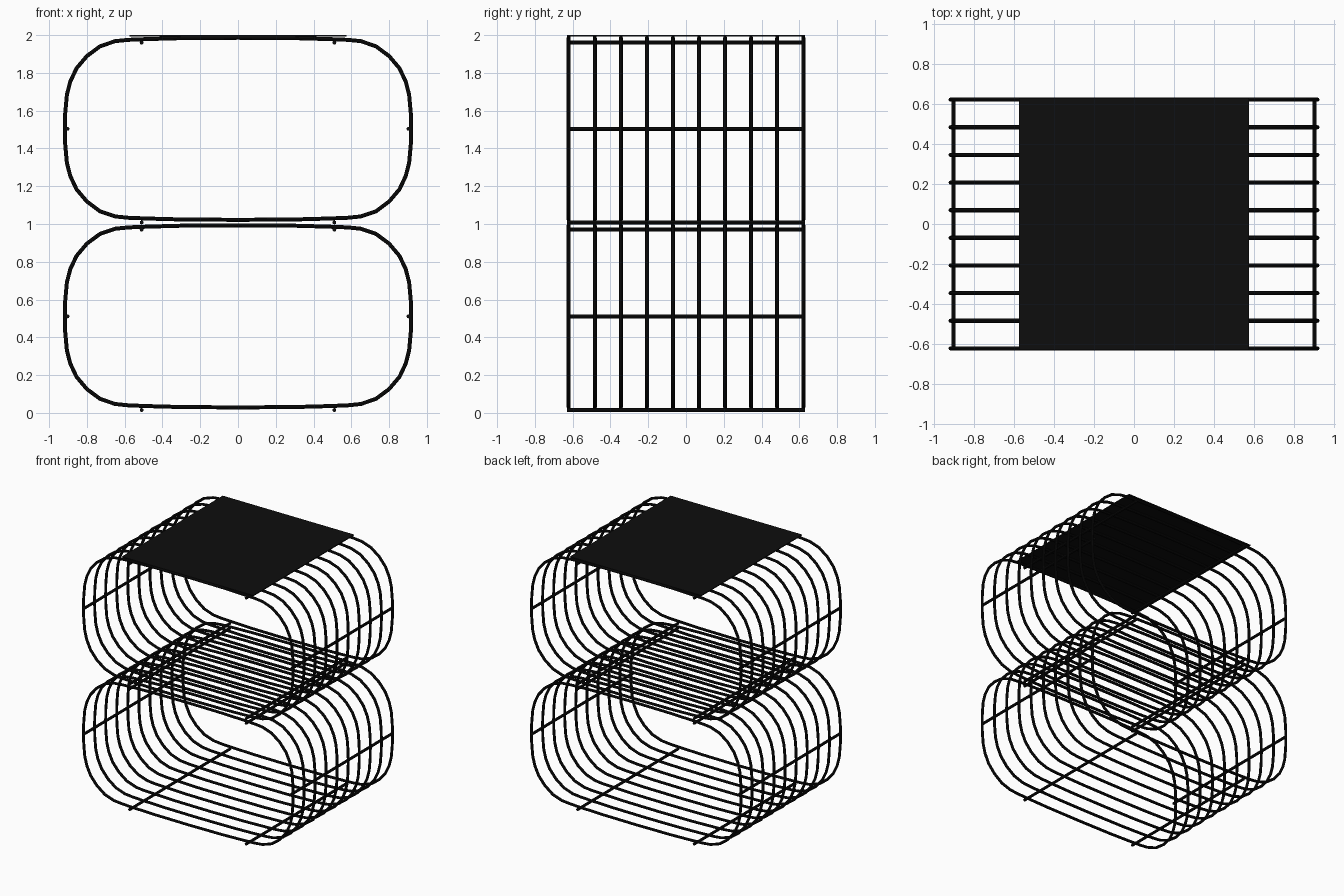
import bpy

if "Cube" in bpy.data.objects:
    bpy.data.objects.remove(bpy.data.objects["Cube"])

black = bpy.data.materials.new("black_metal")
black.diffuse_color = (0.004, 0.004, 0.004, 1)
black.use_nodes = True
black.node_tree.nodes["Principled BSDF"].inputs["Base Color"].default_value = black.diffuse_color


def tubes(name, paths, radius, cyclic):
    """Round wires along a list of point paths, turned into one mesh."""
    cu = bpy.data.curves.new(name, 'CURVE')
    cu.dimensions = '3D'
    cu.bevel_depth = radius
    cu.bevel_resolution = 2
    cu.use_fill_caps = not cyclic
    for pts in paths:
        sp = cu.splines.new('POLY')
        sp.points.add(len(pts) - 1)
        for p, co in zip(sp.points, pts):
            p.co = (*co, 1)
        sp.use_cyclic_u = cyclic
    cu.materials.append(black)
    ob = bpy.data.objects.new(name, cu)
    bpy.context.collection.objects.link(ob)
    bpy.ops.object.select_all(action='DESELECT')
    ob.select_set(True)
    bpy.context.view_layer.objects.active = ob
    bpy.ops.object.convert(target='MESH')
    bpy.ops.object.shade_smooth_by_angle()
    return ob


# quarter outline of a wire loop, from side middle to top middle
quarter = [(0.916, 0), (0.915, 0.08), (0.906, 0.18), (0.888, 0.25),
           (0.855, 0.32), (0.80, 0.385), (0.73, 0.437), (0.65, 0.464),
           (0.58, 0.471), (0.48, 0.475), (0.3, 0.480), (0, 0.482)]
half = quarter + [(-x, z) for x, z in quarter[-2::-1]]
outline = half + [(x, -z) for x, z in half[-2:0:-1]]

# two stacked baskets: ten loops each, tied by rods running front to back
for tag, zc, rods in (("lower", 0.511, (0.015, 0.511, 0.97)),
                      ("upper", 1.504, (1.008, 1.504, 1.96))):
    loops = [[(x, -0.621 + 1.242 * i / 9, zc + z) for x, z in outline]
             for i in range(10)]
    tubes(tag + "_wire_loops", loops, 0.0105, True)
    bars = [[(s * x, -0.63, z), (s * x, 0.63, z)]
            for s in (-1, 1) for x, z in zip((0.51, 0.902, 0.51), rods)]
    tubes(tag + "_cross_rods", bars, 0.0105, False)

# thin top panel
bpy.ops.mesh.primitive_cube_add(size=1, location=(0, 0, 1.9965))
top = bpy.context.object
top.name = "top_panel"
top.scale = (1.15, 1.26, 0.007)
top.data.materials.append(black)
